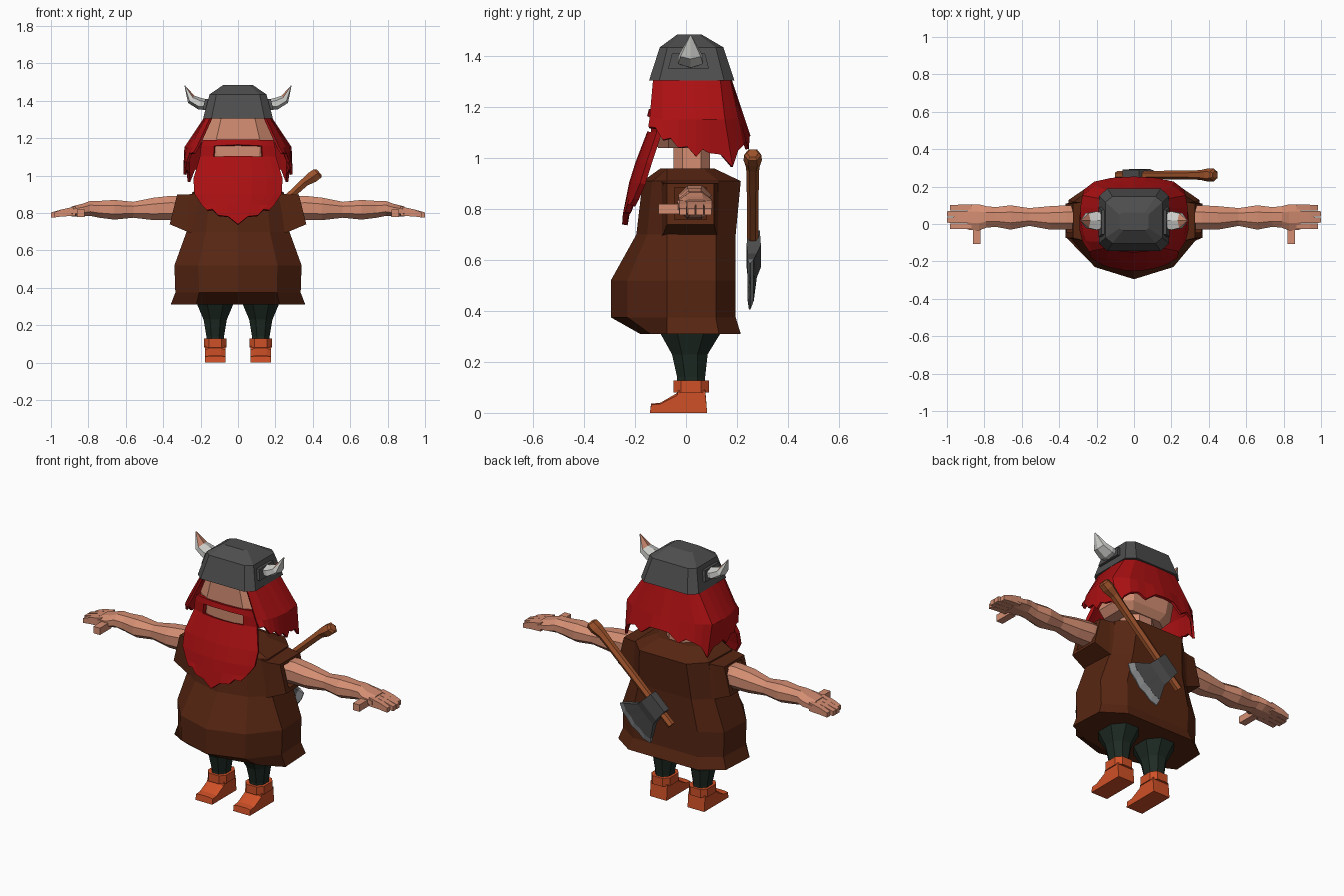
import bpy, bmesh, math
from mathutils import Vector


def material(name, r, g, b):
    m = bpy.data.materials.new(name)
    m.diffuse_color = (r, g, b, 1)
    return m


BROWN = material("tunic brown", 0.095, 0.019, 0.006)
RED = material("hair red", 0.40, 0.005, 0.006)
SKIN = material("skin", 0.66, 0.27, 0.17)
STEEL = material("dark steel", 0.075, 0.075, 0.075)
BONE = material("horn white", 0.62, 0.62, 0.60)
ORANGE = material("boot orange", 0.62, 0.08, 0.02)
GREEN = material("trouser green", 0.013, 0.024, 0.017)
WOOD = material("handle wood", 0.34, 0.085, 0.024)
EDGE = material("blade edge grey", 0.27, 0.28, 0.29)


def finish(name, bm, *mats):
    bmesh.ops.recalc_face_normals(bm, faces=bm.faces)
    me = bpy.data.meshes.new(name)
    bm.to_mesh(me)
    bm.free()
    for m in mats:
        me.materials.append(m)
    ob = bpy.data.objects.new(name, me)
    bpy.context.collection.objects.link(ob)
    return ob


def loft(name, rings, *mats):
    """Skin closed rings of equal point count and cap both ends."""
    bm = bmesh.new()
    vs = [[bm.verts.new(p) for p in r] for r in rings]
    n = len(rings[0])
    for a, b in zip(vs, vs[1:]):
        for i in range(n):
            j = (i + 1) % n
            bm.faces.new((a[i], a[j], b[j], b[i]))
    bm.faces.new(vs[0])
    bm.faces.new(vs[-1])
    return finish(name, bm, *mats)


def sheet(name, rows, mat, thick, hole=lambda i, j: False):
    """Skin open rows of points and give the surface a thickness."""
    bm = bmesh.new()
    vs = [[bm.verts.new(p) for p in r] for r in rows]
    for i in range(len(rows) - 1):
        for j in range(len(rows[0]) - 1):
            if not hole(i, j):
                bm.faces.new((vs[i][j], vs[i][j + 1], vs[i + 1][j + 1], vs[i + 1][j]))
    ob = finish(name, bm, mat)
    mod = ob.modifiers.new("thickness", "SOLIDIFY")
    mod.thickness = thick
    mod.offset = 0
    return ob


def rect(x0, x1, y0, y1, z, c=0.0):
    """Level rectangle with corners cut by fraction c."""
    if not c:
        return [(x0, y0, z), (x1, y0, z), (x1, y1, z), (x0, y1, z)]
    a, b = (x1 - x0) * c, (y1 - y0) * c
    return [(x0 + a, y0, z), (x1 - a, y0, z), (x1, y0 + b, z), (x1, y1 - b, z),
            (x1 - a, y1, z), (x0 + a, y1, z), (x0, y1 - b, z), (x0, y0 + b, z)]


def arm_ring(s, x, y0, y1, z0, z1, c=0.28):
    return [(s * x, a, b) for a, b, _ in rect(y0, y1, z0, z1, 0, c)]


# Tunic body
def tunic_ring(z, w, yf, yb):
    half = [(0.62 * w, yf * 0.78), (w, -0.075), (0.97 * w, yb * 0.6), (0.62 * w, yb)]
    return ([(0, yf, z)] + [(x, y, z) for x, y in half] + [(0, yb, z)]
            + [(-x, y, z) for x, y in reversed(half)])


loft("tunic", [tunic_ring(*r) for r in [
    (0.31, 0.36, -0.18, 0.215), (0.375, 0.335, -0.295, 0.195), (0.52, 0.34, -0.295, 0.195),
    (0.70, 0.275, -0.195, 0.195), (0.91, 0.245, -0.17, 0.215), (0.96, 0.15, -0.10, 0.11)]], BROWN)

for s, side in ((1, "left"), (-1, "right")):
    # Sleeve with recessed opening
    def sleeve_ring(xt, xb, y0, y1, z0, z1):
        return [(s * xb, y0, z0), (s * xb, y1, z0), (s * xt, y1, z1), (s * xt, y0, z1)]
    loft(side + "_sleeve", [
        sleeve_ring(0.18, 0.22, -0.10, 0.14, 0.69, 0.91),
        sleeve_ring(0.265, 0.27, -0.09, 0.12, 0.70, 0.90),
        sleeve_ring(0.325, 0.365, -0.075, 0.11, 0.74, 0.90),
        sleeve_ring(0.328, 0.36, -0.045, 0.08, 0.76, 0.885),
        sleeve_ring(0.29, 0.29, -0.045, 0.08, 0.76, 0.885)], BROWN)

    # Arm and palm
    loft(side + "_arm", [arm_ring(s, *r) for r in [
        (0.25, -0.03, 0.10, 0.76, 0.885), (0.36, -0.03, 0.10, 0.762, 0.892),
        (0.45, -0.03, 0.095, 0.762, 0.882), (0.56, -0.01, 0.085, 0.775, 0.86),
        (0.66, -0.03, 0.10, 0.765, 0.87), (0.74, -0.015, 0.09, 0.775, 0.865),
        (0.79, -0.02, 0.095, 0.785, 0.865), (0.83, -0.035, 0.105, 0.782, 0.85),
        (0.89, -0.03, 0.104, 0.782, 0.835)]], SKIN)
    # Fingers and thumb
    for i, tip in enumerate((0.985, 1.0, 1.0, 0.985)):
        y = -0.028 + i * 0.033
        loft(f"{side}_finger_{i + 1}", [
            arm_ring(s, 0.87, y, y + 0.032, 0.785, 0.835, 0),
            arm_ring(s, 0.94, y, y + 0.032, 0.782, 0.82, 0),
            arm_ring(s, tip, y + 0.002, y + 0.03, 0.776, 0.803, 0)], SKIN)
    loft(side + "_thumb", [[(s * x, y, z) for x, z in
                            ((0.82, 0.78), (0.862, 0.78), (0.862, 0.82), (0.82, 0.82))]
                           for y in (0.0, -0.06, -0.108)], SKIN)

    # Trouser leg
    cx = s * 0.122
    loft(side + "_leg", [rect(cx - w, cx + w, y0, y1, z, 0.28) for z, w, y0, y1 in [
        (0.10, 0.045, -0.035, 0.075), (0.14, 0.047, -0.035, 0.075),
        (0.23, 0.062, -0.055, 0.085), (0.32, 0.10, -0.105, 0.14)]], GREEN)

    # Boot cuff and foot
    loft(side + "_boot_cuff", [rect(cx - 0.06, cx + 0.06, -0.05, 0.09, z, 0.22)
                               for z in (0.08, 0.128)], ORANGE)
    foot = [(-0.142, 0), (-0.137, 0.036), (-0.10, 0.04), (-0.035, 0.078), (-0.03, 0.10),
            (0.075, 0.10), (0.083, 0)]
    loft(side + "_boot", [[(cx + k, y, z * q) for y, z in foot] for k, q in
                          ((-0.054, 0.88), (-0.03, 1), (0.03, 1), (0.054, 0.88))], ORANGE)

    # Horn socket and curved horn
    loft(side + "_horn_socket", [
        [(s * (x - (z - 1.35) * 0.25), y, z) for y, z in
         ((-0.07, 1.352), (0.09, 1.352), (0.075, 1.41), (-0.055, 1.41))] for x in (0.15, 0.19)], STEEL)
    horn_path = [(0.16, 1.38, 0.035), (0.205, 1.385, 0.042), (0.25, 1.408, 0.034), (0.285, 1.482, 0.002)]
    tilt = (0.05, 0.3, 0.75, 1.1)
    rings = []
    for (x, z, r), t in zip(horn_path, tilt):
        rings.append([(s * (x - math.sin(t) * 0.75 * r * math.sin(a)), 0.018 + 1.35 * r * math.cos(a),
                       z + math.cos(t) * 0.75 * r * math.sin(a))
                      for a in [math.tau * (k + 0.5) / 6 for k in range(6)]])
    horn = loft(side + "_horn", rings, BONE, SKIN)
    for p in horn.data.polygons:
        if p.normal.x * s < -0.55 and p.normal.z > 0.1 and abs(p.normal.y) < 0.4:
            p.material_index = 1

# Neck and head
loft("neck", [rect(-0.085, 0.085, -0.05, 0.095, z, 0.25) for z in (0.94, 1.10)], SKIN)
loft("head", [rect(-w, w, y0, y1, z, 0.2) for z, w, y0, y1 in [
    (1.04, 0.15, -0.11, 0.10), (1.08, 0.185, -0.118, 0.13),
    (1.19, 0.195, -0.122, 0.15), (1.32, 0.145, -0.118, 0.15)]], SKIN)

# Helmet
loft("helmet", [rect(-w, w, y0, y1, z, 0.12) for z, w, y0, y1 in [
    (1.305, 0.187, -0.145, 0.19), (1.435, 0.152, -0.103, 0.147), (1.485, 0.078, -0.035, 0.062)]], STEEL)

# Hair curtain: top, middle and ragged lower point of each lock
locks = [
    ((0.14, -0.125), (0.215, -0.14), (0.235, -0.145, 1.12)),
    ((0.16, -0.09), (0.25, -0.09), (0.27, -0.09, 1.07)),
    ((0.165, -0.03), (0.27, -0.03), (0.285, -0.03, 1.04)),
    ((0.17, 0.03), (0.28, 0.04), (0.285, 0.04, 1.005)),
    ((0.17, 0.08), (0.28, 0.09), (0.275, 0.09, 1.02)),
    ((0.165, 0.13), (0.27, 0.15), (0.262, 0.18, 0.965)),
    ((0.13, 0.165), (0.20, 0.20), (0.21, 0.22, 1.05)),
    ((0.07, 0.168), (0.11, 0.215), (0.12, 0.24, 1.035)),
    ((0, 0.17), (0, 0.225), (0, 0.247, 1.085))]
cols = [[Vector((*t, 1.315)), Vector((*m, 1.15)), Vector(b)] for t, m, b in locks]
dense = []
for a, b in zip(cols, cols[1:]):
    mid = [(p + q) / 2 for p, q in zip(a, b)]
    mid[2].z += 0.022
    dense += [a, mid]
dense.append(cols[-1])
full = dense + [[Vector((-p.x, p.y, p.z)) for p in c] for c in reversed(dense[:-1])]
sheet("hair", [[c[i] for c in full] for i in range(3)], RED, 0.014)

# Beard with mouth opening
fr = [-1, -0.82, -0.64, -0.32, 0, 0.32, 0.64, 0.82, 1]
beard = [[(f * w, yc + (ye - yc) * f * f, z + (0.008 * (1 - abs(f)) if i == 1 else 0)) for f in fr]
         for i, (z, w, yc, ye) in enumerate([
             (1.19, 0.185, -0.135, -0.105), (1.155, 0.195, -0.142, -0.105), (1.10, 0.20, -0.142, -0.105),
             (0.98, 0.235, -0.188, -0.145), (0.90, 0.23, -0.213, -0.17), (0.84, 0.19, -0.225, -0.195)])]
beard.append([(f * 0.165, -0.24 + 0.03 * f * f, 0.738 + 0.075 * abs(f) + 0.018 * (k % 2))
              for k, f in enumerate(fr)])
sheet("beard", beard, RED, 0.022, hole=lambda i, j: i == 1 and 2 <= j <= 5)

# Axe on the back: u runs up the handle, v towards the blade edge
U, V, O = Vector((0.735, 0, 0.678)), Vector((0.678, 0, -0.735)), Vector((0.01, 0, 0.645))


def axe(u, v, y):
    return O + U * u + V * v + Vector((0, y, 0))


def handle_ring(u, r, y=0.262, off=0.0):
    return [axe(u, off + r * math.cos(a), y + r * math.sin(a))
            for a in [math.tau * (k + 0.5) / 6 for k in range(6)]]


loft("axe_handle", [handle_ring(*r) for r in [
    (-0.135, 0.022), (0.1, 0.022), (0.40, 0.024), (0.47, 0.026), (0.52, 0.036, 0.262, 0.008),
    (0.555, 0.034, 0.262, 0.012), (0.565, 0.022, 0.262, 0.012)]], WOOD)


def blade_ring(v, u0, u1, t, y, bow=0.0):
    """Section across the blade; bow pushes its middle outwards."""
    us = [u0 + (u1 - u0) * k / 6 for k in range(7)]
    jag = [bow * (1 - ((k - 3) / 3) ** 2) + (0.008 * (k % 2) if bow else 0) for k in range(7)]
    return ([axe(u, v + j, y - t) for u, j in zip(us, jag)]
            + [axe(u, v + j, y + t) for u, j in zip(reversed(us), reversed(jag))])


loft("axe_head", [blade_ring(*r) for r in [
    (-0.04, -0.06, 0.06, 0.024, 0.266), (0.04, -0.065, 0.065, 0.028, 0.266),
    (0.09, -0.07, 0.07, 0.018, 0.26), (0.175, -0.115, 0.125, 0.012, 0.254, 0.015)]], STEEL)
loft("axe_edge", [blade_ring(*r) for r in [
    (0.173, -0.115, 0.125, 0.0121, 0.254, 0.015), (0.205, -0.13, 0.14, 0.003, 0.25, 0.025)]], EDGE)
